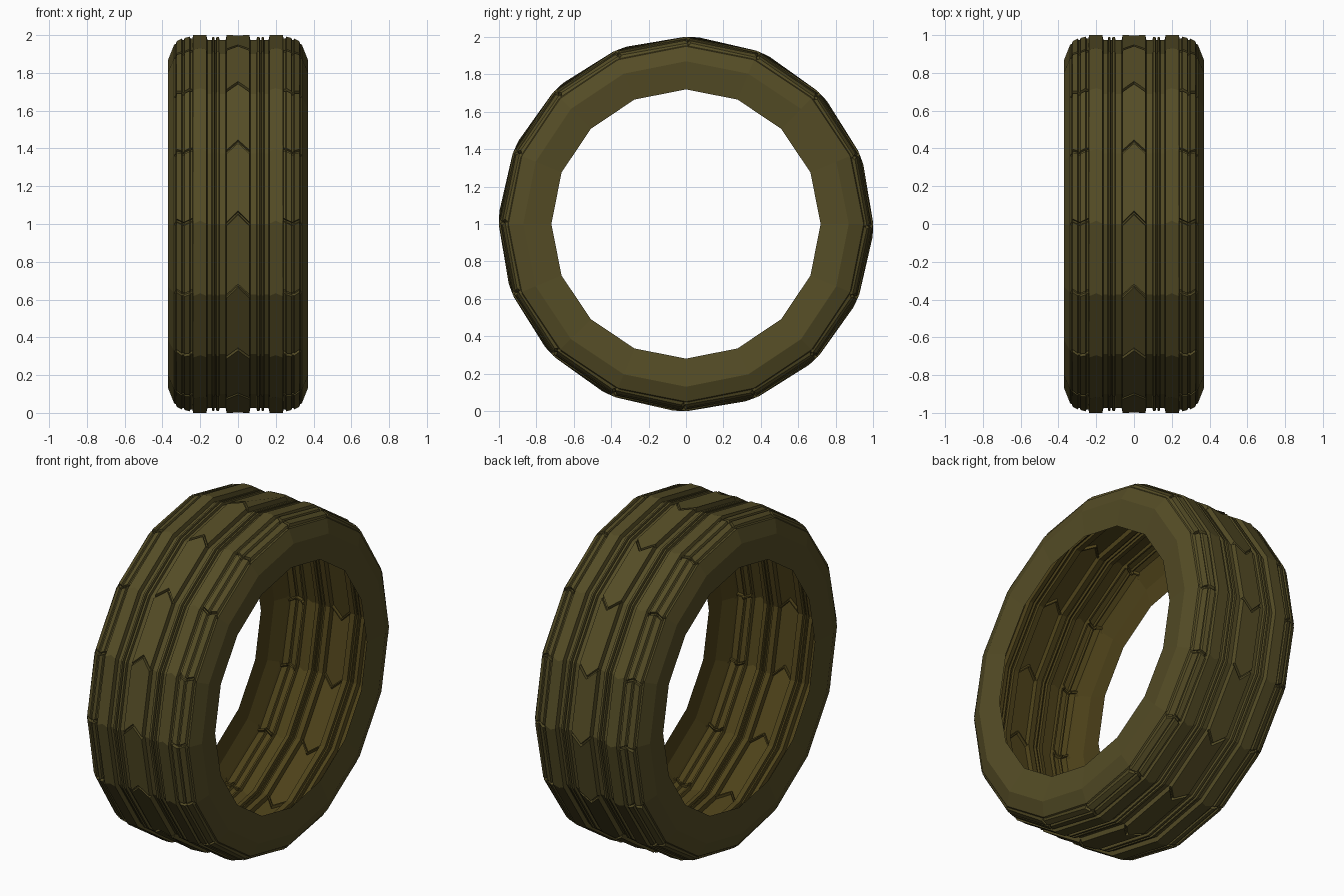
import bpy, bmesh, math

if "Cube" in bpy.data.objects:
    bpy.data.objects.remove(bpy.data.objects["Cube"])

SEGMENTS = 16
STEP = math.tau / SEGMENTS

# Half cross-section: (distance from centre plane, radius)
HALF = [(0, 1.0), (.06, 1.0), (.065, .975), (.098, .975), (.101, .99), (.114, .99),
        (.117, .975), (.123, .975), (.126, .99), (.136, .99), (.139, .975),
        (.162, .975), (.168, 1.0), (.2, 1.0), (.237, 1.0), (.242, .982),
        (.252, .982), (.256, .992), (.282, .985), (.287, .973), (.294, .973),
        (.298, .982), (.325, .967), (.33, .953), (.338, .95), (.37, .87),
        (.352, .72)]
PROFILE = [(-x, r) for x, r in reversed(HALF[1:])] + HALF


def material(name, color):
    m = bpy.data.materials.new(name)
    m.diffuse_color = (*color, 1)
    m.use_nodes = True
    m.node_tree.nodes["Principled BSDF"].inputs["Base Color"].default_value = m.diffuse_color
    return m


def chevron(x):
    """Angle (degrees) by which the block ends zigzag across the tread."""
    x = abs(x)
    if x <= .06:
        return 3.4 * (1 - x / .06)
    if .165 < x < .24:
        return 1.0 - abs(x - .2) * 26
    if .24 < x < .33:
        return 1.2 * abs(x - .287) / .043
    return 0


def is_block(x):
    return abs(x) <= .061 or .24 < abs(x) < .331


def shell(name, mat, inset):
    """Spin the section in 16 flat facets, cutting a sipe between blocks."""
    bm = bmesh.new()
    rings = []
    for s in range(SEGMENTS):
        for k, depth in ((-1, 0), (-.5, .016), (.5, .016), (1, 0)):
            ring = []
            for x, r in PROFILE:
                w = .55 if is_block(x) else 0
                a = s * STEP + math.radians(chevron(x) + k * w)
                bead = r < .73
                rr = r - (depth if w else 0) - (0 if bead else inset)
                if abs(x) > .33 and not bead:
                    x -= math.copysign(inset, x)
                ring.append(bm.verts.new((x, -rr * math.cos(a), 1 + rr * math.sin(a))))
            rings.append(ring)
    for i, ring in enumerate(rings):
        nxt = rings[(i + 1) % len(rings)]
        for j in range(len(ring) - 1):
            bm.faces.new((ring[j], ring[j + 1], nxt[j + 1], nxt[j]))
    bmesh.ops.remove_doubles(bm, verts=bm.verts, dist=.0004)
    bm.normal_update()
    # outer skin faces away from the axle, liner faces towards it
    bmesh.ops.recalc_face_normals(bm, faces=bm.faces)
    top = max(bm.faces, key=lambda f: f.calc_center_median().z)
    if (top.normal.z > 0) == (inset > 0):
        bmesh.ops.reverse_faces(bm, faces=bm.faces)
    me = bpy.data.meshes.new(name)
    bm.to_mesh(me)
    bm.free()
    me.materials.append(mat)
    ob = bpy.data.objects.new(name, me)
    bpy.context.collection.objects.link(ob)
    return ob


# Outer tread with sidewalls, and the thin lining inside it
shell("tyre_tread", material("dark olive rubber", (.09, .073, .019)), 0)
shell("tyre_lining", material("dark brown lining", (.075, .054, .010)), .006)
